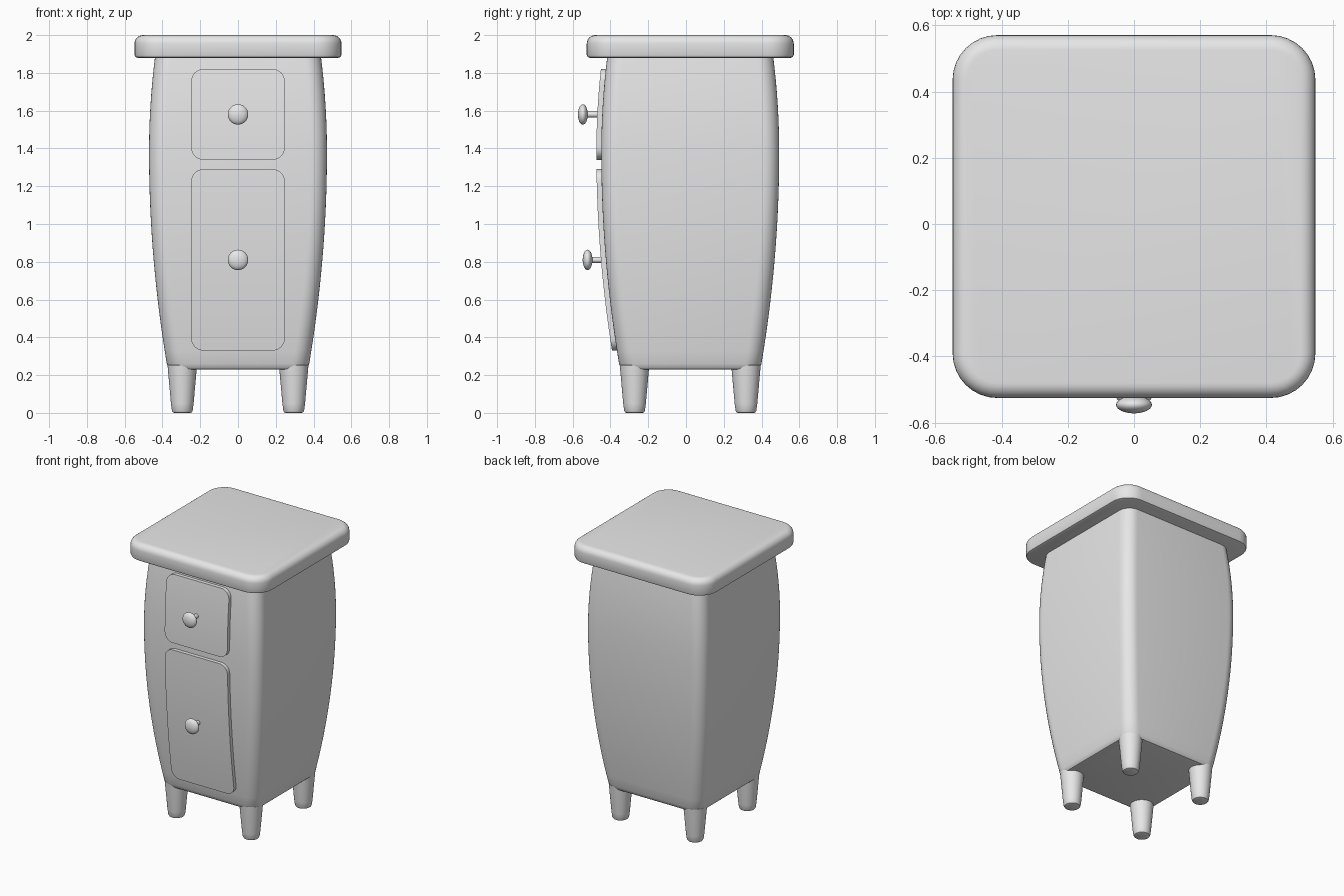
import bpy, bmesh, math
from mathutils import Matrix

if "Cube" in bpy.data.objects:
    bpy.data.objects.remove(bpy.data.objects["Cube"])

CY = 0.0225  # depth centre of the cabinet, knobs project to the front

grey = bpy.data.materials.new("plain grey")
grey.diffuse_color = (0.8, 0.8, 0.8, 1)
grey.use_nodes = True
grey.node_tree.nodes["Principled BSDF"].inputs["Base Color"].default_value = grey.diffuse_color


def finish(name, bm):
    bmesh.ops.recalc_face_normals(bm, faces=bm.faces)
    mesh = bpy.data.meshes.new(name)
    bm.to_mesh(mesh)
    bm.free()
    mesh.materials.append(grey)
    ob = bpy.data.objects.new(name, mesh)
    bpy.context.collection.objects.link(ob)
    bpy.ops.object.select_all(action='DESELECT')
    ob.select_set(True)
    bpy.context.view_layer.objects.active = ob
    bpy.ops.object.shade_smooth_by_angle(angle=math.radians(35))
    return ob


def loft(name, loops, matrix=Matrix()):
    """Join closed rings of points and cap both ends."""
    bm = bmesh.new()
    rings = [[bm.verts.new(p) for p in loop] for loop in loops]
    n = len(rings[0])
    for a, b in zip(rings, rings[1:]):
        for i in range(n):
            j = (i + 1) % n
            bm.faces.new((a[i], a[j], b[j], b[i]))
    bm.faces.new(rings[0])
    bm.faces.new(rings[-1])
    bm.transform(matrix)
    return finish(name, bm)


def rounded_square(half, radius, z, steps=8):
    pts = []
    for k, (sx, sy) in enumerate(((1, 1), (-1, 1), (-1, -1), (1, -1))):
        for i in range(steps + 1):
            a = math.pi / 2 * (k + i / steps)
            pts.append((sx * (half - radius) + radius * math.cos(a),
                        CY + sy * (half - radius) + radius * math.sin(a), z))
    return pts


def turned(name, profile, matrix, sides=32):
    """Lathe a (radius, height) profile."""
    return loft(name, [[(r * math.cos(2 * math.pi * i / sides),
                         r * math.sin(2 * math.pi * i / sides), z)
                        for i in range(sides)] for r, z in profile], matrix)


def belly(z):
    """Half width of the bulging body at a given height."""
    d = z - 1.38
    return 0.471 - (0.124 if d > 0 else 0.075) * d * d


# Body with bulging sides
rows = [(0.352, 0.23), (0.363, 0.233), (0.37, 0.242)]
rows += [(belly(z), z) for z in [0.26 + 1.63 * i / 24 for i in range(25)]]
loft("body", [rounded_square(h, 0.085, z) for h, z in rows])

# Top slab with a soft upper edge and a small lower one
H, R, E = 0.548, 0.135, 0.045
rows = [(-0.016, 1.88), (-0.005, 1.884), (0, 1.896)]
rows += [(-E * (1 - math.cos(a)), 2 - E + E * math.sin(a))
         for a in [math.pi / 2 * i / 6 for i in range(7)]]
loft("top", [rounded_square(H + d, R + d, z) for d, z in rows])

# Tapered legs
leg = [(0.043, 0), (0.05, 0.003), (0.055, 0.012), (0.06, 0.05),
       (0.077, 0.24), (0.078, 0.252), (0.074, 0.255)]
for sx, side in ((-1, "left"), (1, "right")):
    for sy, end in ((-1, "front"), (1, "back")):
        turned(f"{end}_{side}_leg", leg,
               Matrix.Translation((sx * 0.295, CY + sy * 0.295, 0)))


def front_panel(name, z0, z1, half=0.248, r=0.065):
    """Rounded panel that follows the curve of the body front."""
    arc = [math.pi / 2 * i / 8 for i in range(9)]
    low = [(z0 + r - r * math.cos(a), half - r + r * math.sin(a)) for a in arc]
    high = [(z1 - (z - z0), w) for z, w in reversed(low)]
    n = 16
    mid = [(z0 + r + (z1 - z0 - 2 * r) * i / n, half) for i in range(1, n)]
    loops = []
    for z, w in low + mid + high:
        front, back = CY - belly(z) - 0.026, CY - belly(z) + 0.01
        loops.append([(-w, front, z), (w, front, z), (w, back, z), (-w, back, z)])
    loft(name, loops)


front_panel("upper_drawer", 1.34, 1.82)
front_panel("lower_door", 0.33, 1.29)

# Knobs: flattened ball on a thin stem, turned about the y axis
for name, z, y in (("upper_knob", 1.58, -0.546), ("lower_knob", 0.81, -0.521)):
    ball = [(0.054 * math.sin(a), 0.026 * math.cos(a))
            for a in [math.pi * (i + 0.15) / 16.3 for i in range(17)]]
    face = Matrix.Translation((0, y, z)) @ Matrix.Rotation(math.pi / 2, 4, 'X')
    turned(name, ball, face)
    turned(name + "_stem", [(0.016, 0), (0.016, -0.1)], face, 20)
